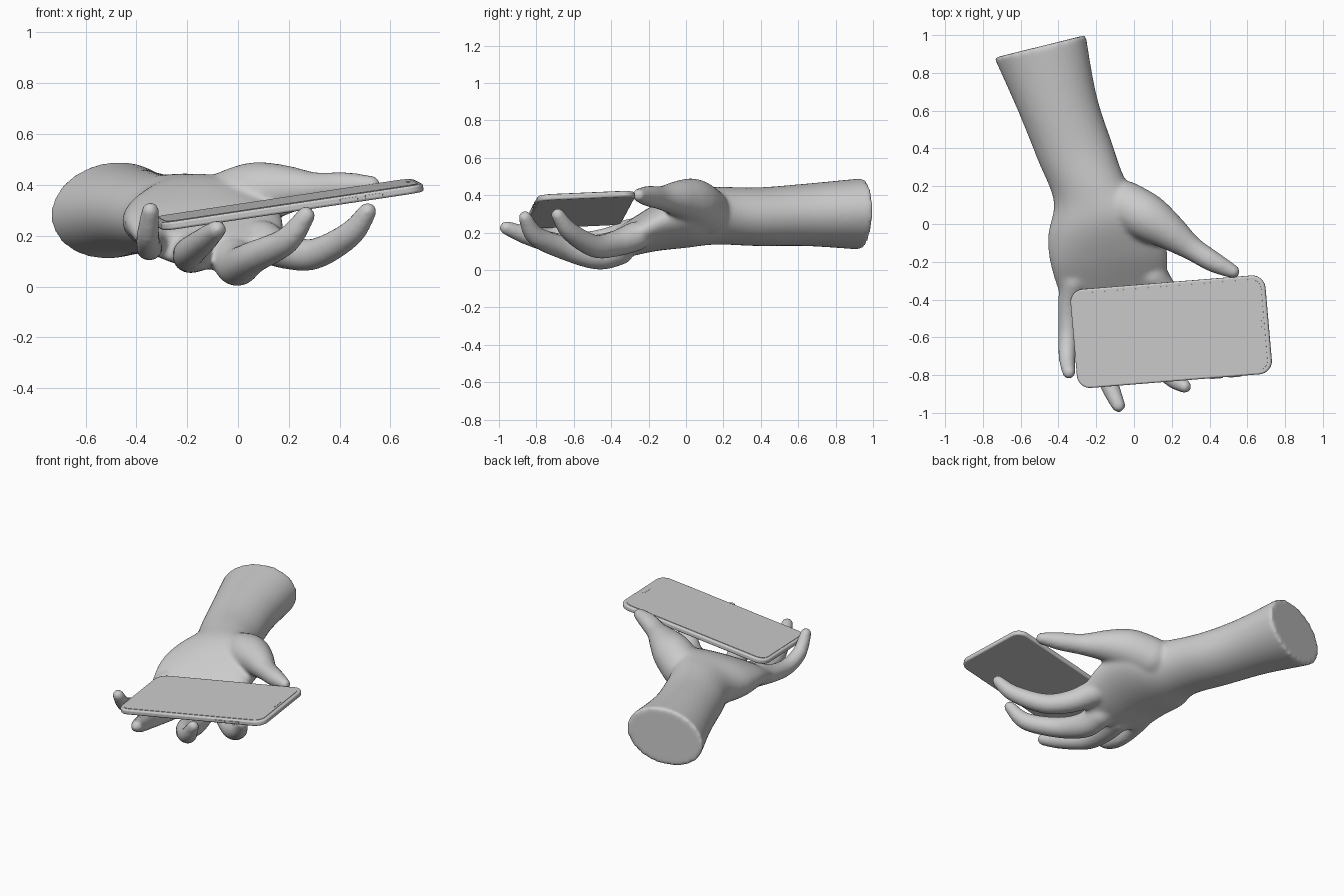
import bpy, bmesh
from math import sin, cos, pi, radians
from mathutils import Vector, Matrix, Euler

if "Cube" in bpy.data.objects:
    bpy.data.objects.remove(bpy.data.objects["Cube"])


def spline(keys, steps):
    """Catmull-Rom interpolation through tuples of any length."""
    out = []
    n = len(keys)
    for i in range(n - 1):
        a, b, c, d = (keys[max(i - 1, 0)], keys[i], keys[i + 1], keys[min(i + 2, n - 1)])
        for s in range(steps):
            t = s / steps
            out.append([0.5 * (2 * q + (r - p) * t + (2 * p - 5 * q + 4 * r - w) * t * t
                               + (3 * q - p - 3 * r + w) * t ** 3)
                        for p, q, r, w in zip(a, b, c, d)])
    out.append(list(keys[-1]))
    return out


def add_digit(bm, keys):
    """Fleshy digit: closely spaced balls along a path of (x, y, z, radius)."""
    for x, y, z, r in spline(keys, 10):
        bmesh.ops.create_icosphere(bm, subdivisions=3, radius=r,
                                   matrix=Matrix.Translation((x, y, z)))


def add_loft(bm, keys, sides=40):
    """Oval rings (left xyz, right xyz, half height, bow) skinned together."""
    rings = []
    for lx, ly, lz, rx, ry, rz, h, bow in spline(keys, 6):
        left, right = Vector((lx, ly, lz)), Vector((rx, ry, rz))
        mid, half = (left + right) / 2, (right - left) / 2
        ring = []
        for k in range(sides):
            a = 2 * pi * k / sides
            p = mid + half * cos(a)
            p.z += h * sin(a) - bow * sin(a) ** 2
            ring.append(bm.verts.new(p))
        rings.append(ring)
    faces = [bm.faces.new(rings[0]), bm.faces.new(rings[-1])]
    for r0, r1 in zip(rings, rings[1:]):
        for k in range(sides):
            m = (k + 1) % sides
            faces.append(bm.faces.new((r0[k], r0[m], r1[m], r1[k])))
    bmesh.ops.recalc_face_normals(bm, faces=faces)


def finish(name, bm):
    me = bpy.data.meshes.new(name)
    bm.to_mesh(me)
    bm.free()
    ob = bpy.data.objects.new(name, me)
    bpy.context.collection.objects.link(ob)
    return ob


# Forearm, wrist and palm
bm = bmesh.new()
add_loft(bm, [
    (-0.74, 0.88, 0.28, -0.255, 1.00, 0.32, 0.19, 0),
    (-0.615, 0.60, 0.29, -0.20, 0.69, 0.30, 0.167, 0),
    (-0.51, 0.34, 0.28, -0.12, 0.44, 0.29, 0.157, 0),
    (-0.425, 0.12, 0.27, -0.03, 0.21, 0.31, 0.153, 0),
    (-0.455, -0.06, 0.26, 0.13, 0.07, 0.31, 0.155, 0.01),
    (-0.445, -0.20, 0.25, 0.175, -0.13, 0.26, 0.125, 0.03),
    (-0.405, -0.34, 0.20, 0.175, -0.29, 0.18, 0.09, 0.03),
    (-0.37, -0.40, 0.18, 0.15, -0.36, 0.16, 0.065, 0.035)])

# Thumb, then index, middle, ring and little finger
for path in (
    [(-0.05, 0.10, 0.32, 0.13), (0.06, 0.04, 0.362, 0.127), (0.17, -0.03, 0.38, 0.10),
     (0.30, -0.125, 0.385, 0.066), (0.42, -0.20, 0.395, 0.056), (0.525, -0.252, 0.40, 0.037)],
    [(0.10, -0.27, 0.18, 0.08), (0.18, -0.38, 0.14, 0.07), (0.30, -0.49, 0.128, 0.062),
     (0.44, -0.62, 0.205, 0.052), (0.51, -0.685, 0.295, 0.037)],
    [(-0.02, -0.36, 0.11, 0.085), (0.0, -0.47, 0.08, 0.079), (0.06, -0.64, 0.115, 0.065),
     (0.19, -0.80, 0.18, 0.054), (0.268, -0.86, 0.28, 0.037)],
    [(-0.17, -0.36, 0.135, 0.08), (-0.19, -0.50, 0.12, 0.068), (-0.19, -0.67, 0.135, 0.061),
     (-0.13, -0.85, 0.185, 0.051), (-0.083, -0.96, 0.225, 0.038)],
    [(-0.32, -0.30, 0.20, 0.075), (-0.345, -0.42, 0.17, 0.058), (-0.35, -0.57, 0.155, 0.052),
     (-0.355, -0.70, 0.20, 0.046), (-0.345, -0.785, 0.298, 0.036)],
):
    add_digit(bm, path)

# Fuse everything into one smooth skin
hand = finish("hand", bm)
rm = hand.modifiers.new("fuse", 'REMESH')
rm.mode = 'VOXEL'
rm.voxel_size = 0.012
rm.use_smooth_shade = True
sm = hand.modifiers.new("soften", 'SMOOTH')
sm.factor = 0.5
sm.iterations = 10

# Phone placement
PHONE = (Matrix.Translation((0.197, -0.57, 0.322)) @ Matrix.Rotation(radians(4.6), 4, 'Z')
         @ Matrix.Rotation(radians(-8.5), 4, 'Y') @ Matrix.Rotation(radians(2.5), 4, 'X'))


def rounded_slab(name, length, width, height, corner, edge, centre=(0, 0, 0)):
    """Slab with rounded plan corners and softened edges, in phone space."""
    bm = bmesh.new()
    pts = []
    for q, (sx, sy) in enumerate(((1, 1), (-1, 1), (-1, -1), (1, -1))):
        for k in range(9):
            a = pi / 2 * (q + k / 8)
            pts.append((sx * (length / 2 - corner) + corner * cos(a) + centre[0],
                        sy * (width / 2 - corner) + corner * sin(a) + centre[1],
                        centre[2] - height / 2))
    base = bm.faces.new([bm.verts.new(p) for p in pts])
    top = bmesh.ops.extrude_face_region(bm, geom=[base])["geom"]
    bmesh.ops.translate(bm, vec=(0, 0, height),
                        verts=[g for g in top if isinstance(g, bmesh.types.BMVert)])
    bmesh.ops.recalc_face_normals(bm, faces=bm.faces)
    ob = finish(name, bm)
    ob.matrix_world = PHONE
    if edge:
        bv = ob.modifiers.new("edge", 'BEVEL')
        bv.width = edge
        bv.segments = 3
        bv.limit_method = 'ANGLE'
        bv.angle_limit = radians(40)
    for p in ob.data.polygons:
        p.use_smooth = True
    bpy.context.view_layer.objects.active = ob
    ob.select_set(True)
    bpy.ops.object.shade_smooth_by_angle(angle=radians(35))
    ob.select_set(False)
    return ob


# Phone body, glass, earpiece slot and side buttons
rounded_slab("phone_body", 1.045, 0.525, 0.032, 0.07, 0.009)
rounded_slab("phone_screen", 1.005, 0.485, 0.004, 0.055, 0, (0, 0, 0.0165))
rounded_slab("earpiece_slot", 0.012, 0.08, 0.003, 0.005, 0, (0.482, 0, 0.0185))
for i, x in enumerate((0.22, 0.32)):
    rounded_slab("side_button_%d" % (i + 1), 0.07, 0.008, 0.012, 0.003, 0, (x, -0.263, 0))
